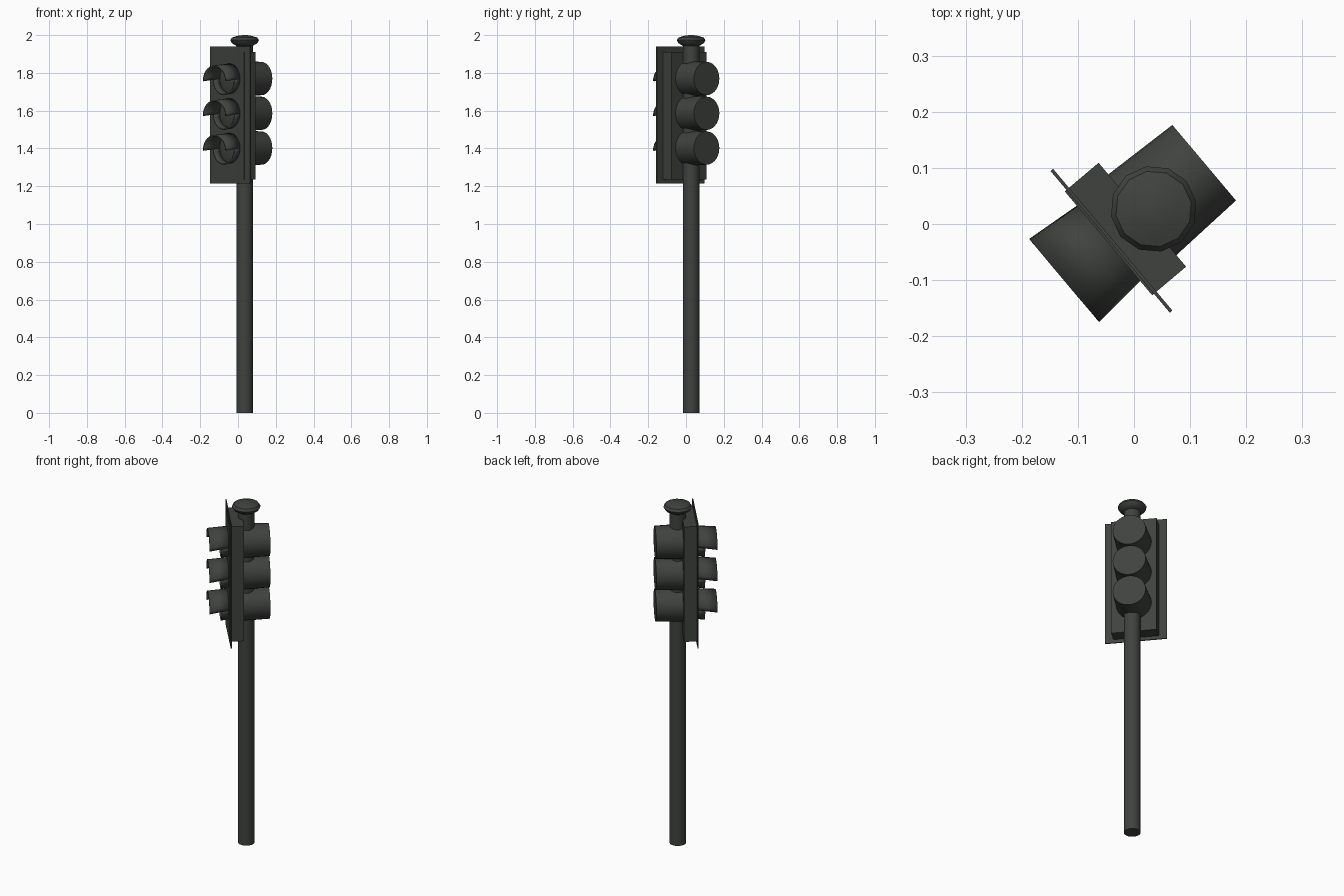
import bpy, bmesh
from math import sin, cos, pi, radians
from mathutils import Matrix

if "Cube" in bpy.data.objects:
    bpy.data.objects.remove(bpy.data.objects["Cube"])

# The signal head is built facing -y, then the whole model is turned
TURN = Matrix.Rotation(radians(-49.9), 4, 'Z')
CX = -0.003            # head centre across
POLE = (0.002, 0.044)  # pole axis
LAMPS = {"top": 1.77, "middle": 1.586, "bottom": 1.402}

dark = bpy.data.materials.new("dark_paint")
dark.diffuse_color = (0.05, 0.055, 0.05, 1)
dark.use_nodes = True
dark.node_tree.nodes["Principled BSDF"].inputs["Base Color"].default_value = dark.diffuse_color


def finish(name, bm, smooth=True, solid=0):
    bmesh.ops.recalc_face_normals(bm, faces=bm.faces)
    me = bpy.data.meshes.new(name)
    bm.to_mesh(me)
    bm.free()
    ob = bpy.data.objects.new(name, me)
    bpy.context.collection.objects.link(ob)
    me.materials.append(dark)
    ob.matrix_world = TURN
    if solid:
        mod = ob.modifiers.new("thickness", 'SOLIDIFY')
        mod.thickness = solid
        mod.offset = 0
    if smooth:
        bpy.ops.object.select_all(action='DESELECT')
        ob.select_set(True)
        bpy.context.view_layer.objects.active = ob
        bpy.ops.object.shade_smooth_by_angle(angle=radians(35))
    return ob


def box(name, x0, x1, y0, y1, z0, z1):
    bm = bmesh.new()
    m = Matrix.Translation(((x0 + x1) / 2, (y0 + y1) / 2, (z0 + z1) / 2)) @ \
        Matrix.Diagonal((x1 - x0, y1 - y0, z1 - z0, 1))
    bmesh.ops.create_cube(bm, size=1, matrix=m)
    return finish(name, bm, False)


def lathe(name, profile, place, n):
    """Revolve (radius, height) pairs about local z, with closed ends."""
    bm = bmesh.new()
    rings = [[bm.verts.new(place @ Matrix.Rotation(2 * pi * i / n, 4, 'Z') @
                           Matrix.Translation((r, 0, h)).to_translation())
              for i in range(n)] for r, h in profile]
    for a, b in zip(rings, rings[1:]):
        for i in range(n):
            j = (i + 1) % n
            bm.faces.new((a[i], a[j], b[j], b[i]))
    bm.faces.new(rings[0])
    bm.faces.new(rings[-1])
    return finish(name, bm)


def hood(name, z, a0, a1, y_tip):
    """Half tube that flares and droops towards its front edge."""
    bm = bmesh.new()
    n = 14
    rows = []
    for y in (-0.05, y_tip):
        t = (-0.05 - y) / 0.11
        r = 0.083 + 0.010 * t
        zc = z - 0.014 * t
        k = 0.92 - 0.06 * t
        rows.append([bm.verts.new((CX + r * cos(a), y, zc + r * k * sin(a)))
                     for a in (a0 + (a1 - a0) * i / n for i in range(n + 1))])
    for i in range(n):
        bm.faces.new((rows[0][i], rows[0][i + 1], rows[1][i + 1], rows[1][i]))
    return finish(name, bm, True, 0.008)


# Pole and mushroom cap
at_pole = Matrix.Translation((POLE[0], POLE[1], 0))
lathe("pole", [(0.044, 0), (0.044, 1.955)], at_pole, 20)
lathe("pole_cap", [(0.044, 1.943), (0.068, 1.957), (0.077, 1.973),
                   (0.068, 1.987), (0.04, 1.996), (0.012, 2.0)], at_pole, 12)

# Back plate and housing
box("back_plate", CX - 0.165, CX + 0.165, -0.053, -0.047, 1.215, 1.94)
box("housing", CX - 0.121, CX + 0.121, -0.057, 0.022, 1.235, 1.91)

# Lamps: rear can, lens, long upper hood and short lower rim
for label, z in LAMPS.items():
    back = Matrix.Translation((CX, 0, z)) @ Matrix.Rotation(radians(-90), 4, 'X')
    lathe(label + "_lamp_can", [(0.095, 0.0), (0.088, 0.166)], back, 28)
    lathe(label + "_lens", [(0.076, 0.05), (0.076, 0.060), (0.055, 0.066), (0.02, 0.07)],
          back @ Matrix.Rotation(pi, 4, 'X'), 28)
    hood(label + "_hood", z, 0, pi, -0.16)
    hood(label + "_lower_rim", z, pi, 2 * pi, -0.095)
